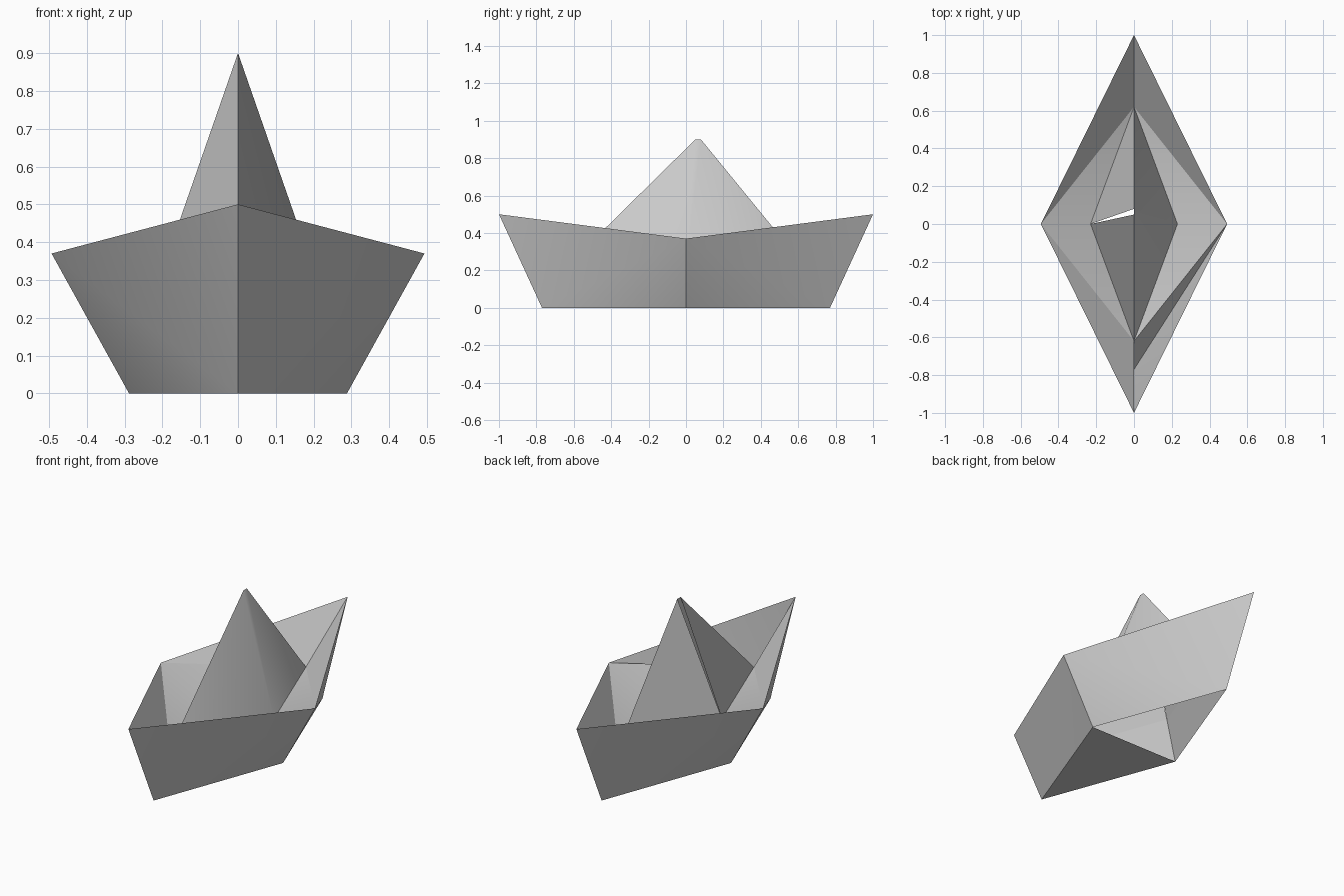
import bpy

if "Cube" in bpy.data.objects:
    bpy.data.objects.remove(bpy.data.objects["Cube"])

# Key fold corners of the paper boat
BOW, STERN = (0, -1, 0.5), (0, 1, 0.5)
KEEL_F, KEEL_B = (0, -0.77, 0), (0, 0.77, 0)
SAIL_F, SAIL_B = (0, -0.62, 0.24), (0, 0.62, 0.24)
TIP_F, TIP_B = (0, 0.05, 0.9), (0, 0.08, 0.9)


def side(s):
    """Rim, bottom and sail corners at mid-length on side s."""
    return (s * 0.493, 0, 0.37), (s * 0.288, 0, 0), (s * 0.23, 0, 0.24)


def paper(name, faces):
    """One sheet made of flat folds, joined at shared corners."""
    verts, polys = [], []
    for f in faces:
        for p in f:
            if p not in verts:
                verts.append(p)
        polys.append([verts.index(p) for p in f])
    me = bpy.data.meshes.new(name)
    me.from_pydata(verts, [], polys)
    ob = bpy.data.objects.new(name, me)
    bpy.context.collection.objects.link(ob)
    bpy.ops.object.select_all(action='DESELECT')
    ob.select_set(True)
    bpy.context.view_layer.objects.active = ob
    bpy.ops.object.mode_set(mode='EDIT')
    bpy.ops.mesh.select_all(action='SELECT')
    bpy.ops.mesh.normals_make_consistent(inside=False)
    bpy.ops.object.mode_set(mode='OBJECT')
    bpy.ops.object.shade_smooth_by_angle(angle=0.4)
    return ob


hull, deck, sail, lining = [], [], [], []
for s in (-1, 1):
    rim, bottom, base = side(s)
    ends = ((BOW, KEEL_F, SAIL_F, TIP_F), (STERN, KEEL_B, SAIL_B, TIP_B))
    for end, keel, foot, tip in ends:
        # Outer wall, folded along the keel-to-rim diagonal
        hull += [(end, keel, rim), (keel, bottom, rim)]
        # Inner fold; the front right one is tucked down to the keel
        outer = keel if (s == 1 and end is BOW) else end
        deck += [(outer, rim, foot), (rim, base, foot)]
        # Sail half and the layer running below it to the bottom
        sail.append((foot, base, tip))
        lining.append((keel, bottom, base, foot))

# Right side of the sail is closed at the tip, left side stays open
sail.append((TIP_F, TIP_B, side(1)[2]))

paper("hull", hull)
paper("inner_folds", deck)
paper("sail", sail)
paper("inner_lining", lining)
# Bottom flap closes the front half only
paper("bottom_flap", [(KEEL_F, side(1)[1], side(-1)[1])])
